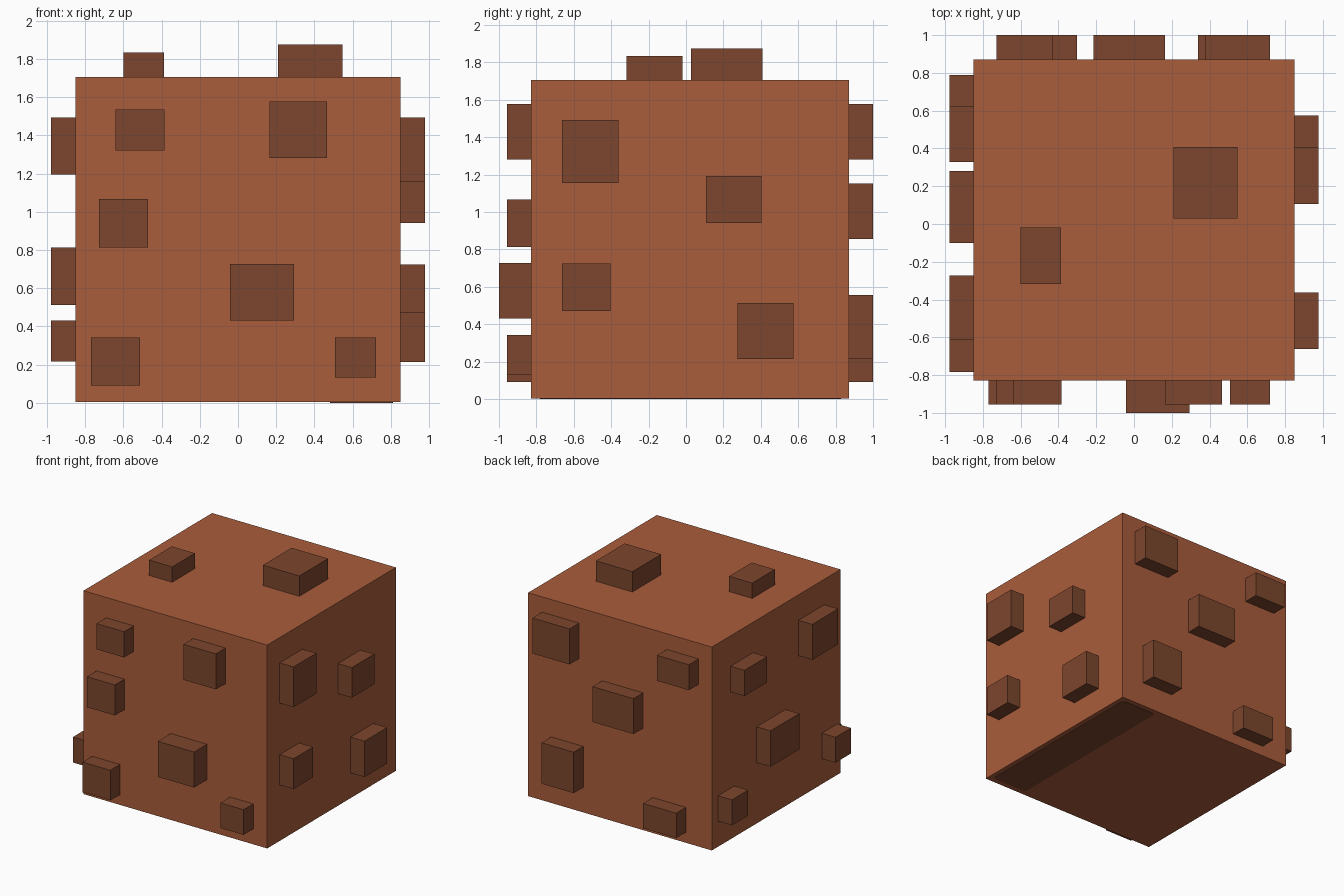
import bpy
import bmesh

default = bpy.data.objects.get("Cube")
if default:
    bpy.data.objects.remove(default, do_unlink=True)


def material(name, rgb):
    mat = bpy.data.materials.new(name)
    mat.use_nodes = True
    mat.diffuse_color = (*rgb, 1)
    bsdf = next(n for n in mat.node_tree.nodes if n.type == 'BSDF_PRINCIPLED')
    bsdf.inputs["Base Color"].default_value = (*rgb, 1)
    return mat


clay = material("clay_orange", (0.402, 0.109, 0.045))
brown = material("dark_brown", (0.202, 0.061, 0.026))


def box(name, xs, ys, zs, mat):
    """Axis-aligned box from (min, max) pairs."""
    bm = bmesh.new()
    bmesh.ops.create_cube(bm, size=1)
    centre = [(r[0] + r[1]) / 2 for r in (xs, ys, zs)]
    for v in bm.verts:
        for i, r in enumerate((xs, ys, zs)):
            v.co[i] *= r[1] - r[0]
    mesh = bpy.data.meshes.new(name)
    bm.to_mesh(mesh)
    bm.free()
    mesh.materials.append(mat)
    obj = bpy.data.objects.new(name, mesh)
    obj.location = centre
    bpy.context.collection.objects.link(obj)
    return obj


# Main block
X, Y0, Y1, BASE, TOP = 0.85, -0.828, 0.872, 0.004, 1.705
D = 0.128      # usual stud height
SINK = 0.01    # studs reach slightly into the body
box("body", (-X, X), (Y0, Y1), (BASE, TOP), clay)

# Front studs: x0, x1, z0, z1, height
front = [
    (-0.64, -0.385, 1.32, 1.535, D),
    (0.165, 0.465, 1.28, 1.577, D),
    (-0.728, -0.47, 0.812, 1.067, D),
    (-0.042, 0.294, 0.43, 0.727, 0.172),
    (-0.769, -0.512, 0.09, 0.342, D),
    (0.507, 0.721, 0.132, 0.342, D),
]
for i, (a, b, c, d, h) in enumerate(front, 1):
    box(f"front_stud_{i}", (a, b), (Y0 - h, Y0 + SINK), (c, d), brown)

# Back studs: x0, x1, z0, z1
back = [
    (0.378, 0.72, 1.28, 1.577),
    (-0.727, -0.431, 1.36, 1.573),
    (-0.214, 0.164, 0.856, 1.152),
    (0.339, 0.637, 0.214, 0.556),
    (-0.61, -0.302, 0.092, 0.30),
]
for i, (a, b, c, d) in enumerate(back, 1):
    box(f"back_stud_{i}", (a, b), (Y1 - SINK, Y1 + D), (c, d), brown)

# Studs on the +x side: y0, y1, z0, z1
left = [
    (-0.663, -0.362, 1.156, 1.493),
    (0.107, 0.404, 0.942, 1.193),
    (-0.663, -0.405, 0.472, 0.725),
    (0.275, 0.575, 0.214, 0.514),
]
for i, (a, b, c, d) in enumerate(left, 1):
    box(f"left_stud_{i}", (X - SINK, X + D), (a, b), (c, d), brown)

# Studs on the -x side: y0, y1, z0, z1
right = [
    (0.327, 0.624, 1.235, 1.45),
    (-0.614, -0.272, 1.196, 1.492),
    (-0.10, 0.28, 0.512, 0.812),
    (0.575, 0.79, 0.217, 0.43),
    (-0.784, -0.58, 0.217, 0.43),
]
for i, (a, b, c, d) in enumerate(right, 1):
    box(f"right_stud_{i}", (-X - D, -X + SINK), (a, b), (c, d), brown)

# Top studs: x0, x1, y0, y1, height
for i, (a, b, c, d, h) in enumerate([(0.21, 0.548, 0.028, 0.408, 0.17),
                                     (-0.60, -0.386, -0.318, -0.018, D)], 1):
    box(f"top_stud_{i}", (a, b), (c, d), (TOP - SINK, TOP + h), brown)

# Thin strip under the body with rounded corners
strip = box("base_strip", (0.48, 0.81), (-0.78, 0.83), (0.0, 0.008), brown)
bm = bmesh.new()
bm.from_mesh(strip.data)
upright = [e for e in bm.edges
           if abs(e.verts[0].co.z - e.verts[1].co.z) > 0.001]
bmesh.ops.bevel(bm, geom=upright, offset=0.03, segments=3, profile=0.5,
                affect='EDGES')
bm.to_mesh(strip.data)
bm.free()
